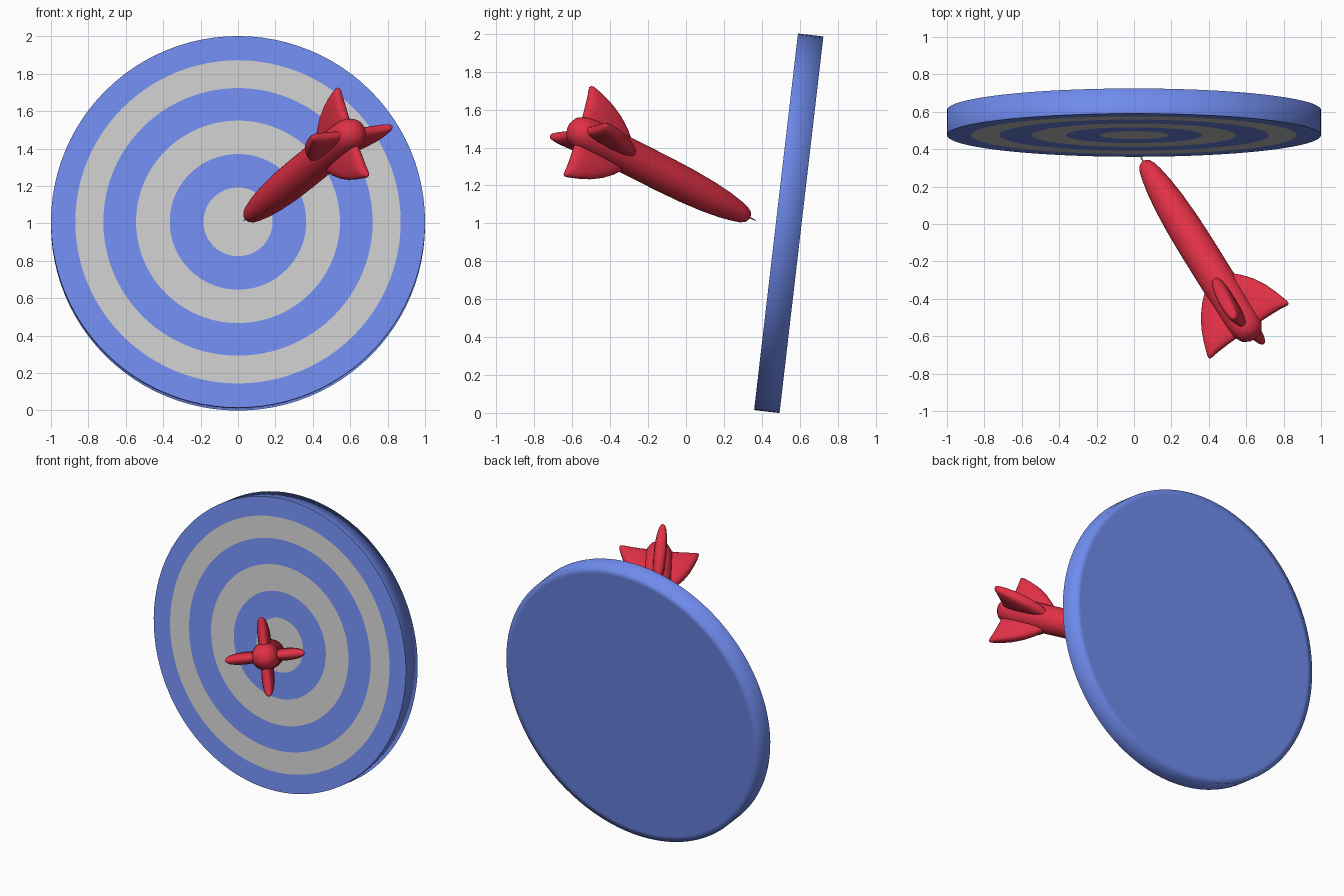
import bpy
from math import sin, cos, pi, radians
from mathutils import Matrix, Vector

if "Cube" in bpy.data.objects:
    bpy.data.objects.remove(bpy.data.objects["Cube"])


def material(name, rgb):
    m = bpy.data.materials.new(name)
    m.diffuse_color = (*rgb, 1)
    m.use_nodes = True
    m.node_tree.nodes["Principled BSDF"].inputs["Base Color"].default_value = m.diffuse_color
    return m


BLUE = material("blue", (0.16, 0.26, 0.85))
RED = material("red", (0.75, 0.03, 0.06))


def loft(name, rows, matrix, mat=None, cap_start=False, cap_end=False):
    """Skin a list of equal-length point rings into a smooth mesh."""
    n = len(rows[0])
    verts = [matrix @ Vector(p) for row in rows for p in row]
    faces = [(i * n + j, i * n + (j + 1) % n, (i + 1) * n + (j + 1) % n, (i + 1) * n + j)
             for i in range(len(rows) - 1) for j in range(n)]
    if cap_start:
        faces.append(tuple(reversed(range(n))))
    if cap_end:
        faces.append(tuple(range((len(rows) - 1) * n, len(rows) * n)))
    mesh = bpy.data.meshes.new(name)
    mesh.from_pydata(verts, [], faces)
    for p in mesh.polygons:
        p.use_smooth = True
    if mat:
        mesh.materials.append(mat)
    obj = bpy.data.objects.new(name, mesh)
    bpy.context.collection.objects.link(obj)
    return obj


def circles(profile, n):
    """Rings around local z from (radius, z) pairs."""
    return [[(r * cos(2 * pi * j / n), r * sin(2 * pi * j / n), z) for j in range(n)]
            for r, z in profile]


# Target board: tilted back slightly, local z points out of its front face
board = Matrix.Translation((0, 0.475, 1.008)) @ Matrix.Rotation(radians(83.36), 4, 'X')
loft("board_back_and_rim", circles([(0.96, -0.135), (1, -0.135), (1, 0)], 96),
     board, BLUE, cap_start=True)

# Alternating front bands, from the outside in
radii = [1.0, 0.87, 0.72, 0.545, 0.365, 0.185]
for i in range(5):
    loft(f"target_band_{i + 1}", circles([(radii[i], 0), (radii[i + 1], 0)], 96),
         board, BLUE if i % 2 == 0 else None)
loft("target_bullseye", circles([(0.185, 0), (0.09, 0)], 96), board, cap_end=True)

# Dart frame: local z runs from the needle point to the tail
axis = Vector((0.486, -0.781, 0.394)).normalized()
side = Vector((0.827, 0.551, 0.118))
side = (side - axis * side.dot(axis)).normalized()
up = axis.cross(side)
dart = Matrix.Translation((0.03, 0.367, 1.015)) @ Matrix((side, up, axis)).transposed().to_4x4()

# Needle
loft("dart_needle", circles([(0.002, 0), (0.004, 0.02), (0.004, 0.09)], 12),
     dart, cap_start=True, cap_end=True)

# Body
body = [(0.004, 0.045), (0.02, 0.048), (0.035, 0.06), (0.047, 0.085), (0.058, 0.13),
        (0.072, 0.21), (0.084, 0.32), (0.092, 0.46), (0.095, 0.62), (0.095, 0.85),
        (0.094, 1.05), (0.091, 1.14), (0.083, 1.19), (0.066, 1.225), (0.042, 1.243),
        (0.018, 1.25), (0.004, 1.251)]
loft("dart_body", circles(body, 40), dart, RED, cap_start=True, cap_end=True)

# Four puffy swept fins: height, leading edge, trailing edge, half thickness
sections = [(0.03, 0.845, 1.2, 0.034), (0.084, 0.868, 1.195, 0.039),
            (0.13, 0.915, 1.195, 0.041), (0.175, 0.975, 1.197, 0.039),
            (0.21, 1.04, 1.2, 0.034), (0.235, 1.105, 1.204, 0.027),
            (0.252, 1.158, 1.206, 0.017), (0.26, 1.185, 1.202, 0.006)]


def soft(v):
    return abs(v) ** 0.75 * (1 if v > 0 else -1)


N = 28
fin = []
for h, lead, trail, t in sections:
    fin.append([(h, t * soft(cos(2 * pi * j / N)),
                 (lead + trail) / 2 + (trail - lead) / 2 * soft(sin(2 * pi * j / N)))
                for j in range(N)])
for k in range(4):
    loft(f"dart_fin_{k + 1}", fin, dart @ Matrix.Rotation(k * pi / 2, 4, 'Z'),
         RED, cap_start=True, cap_end=True)
